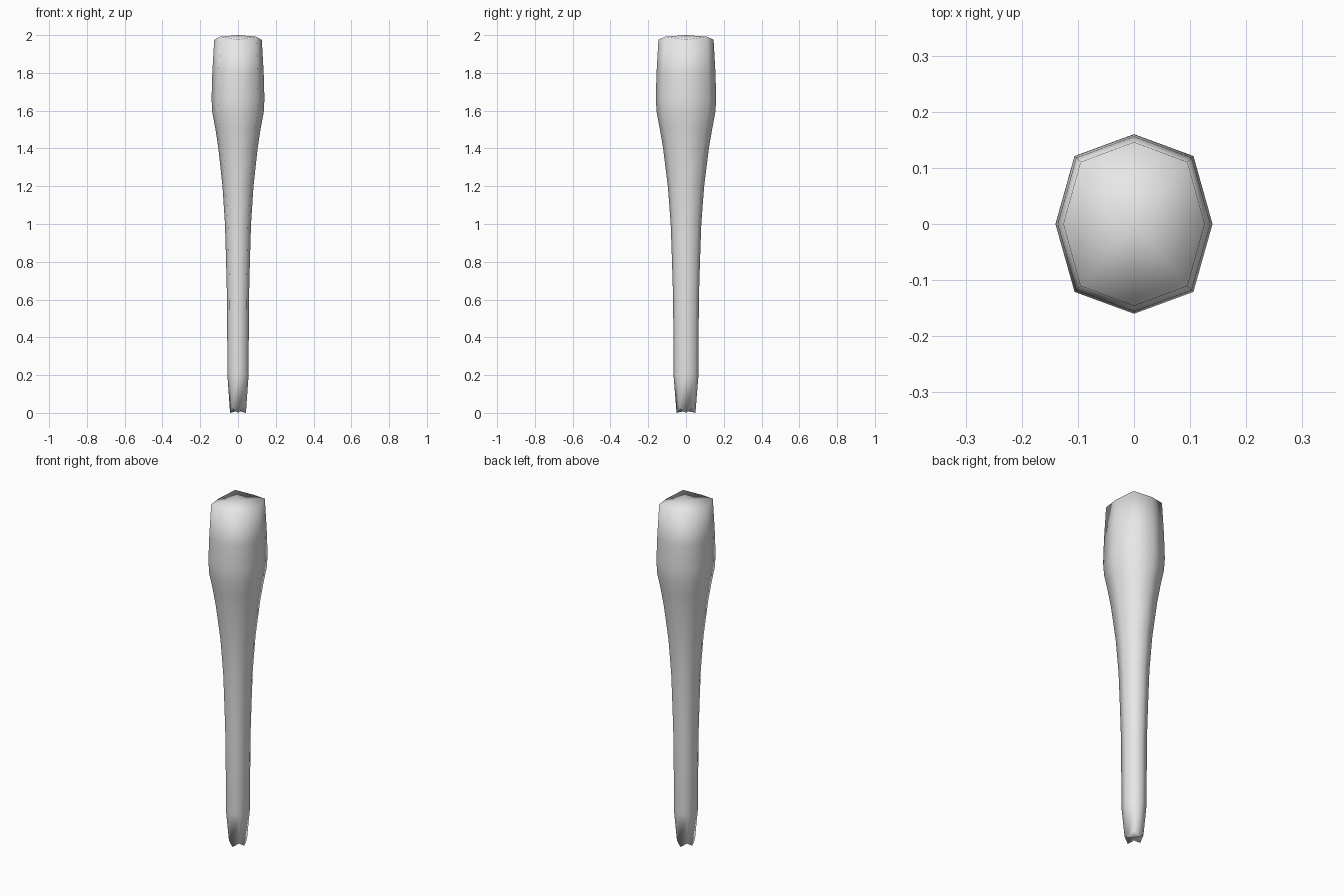
import bpy
import bmesh
from math import pi, cos, sin

cube = bpy.data.objects.get("Cube")
if cube:
    bpy.data.objects.remove(cube, do_unlink=True)

# One plain grey material
grey = bpy.data.materials.new("plain_grey")
grey.use_nodes = True
colour = (0.8, 0.8, 0.8, 1)
grey.diffuse_color = colour
grey.node_tree.nodes["Principled BSDF"].inputs["Base Color"].default_value = colour

# Profile: height, half width, half depth, lift of the diagonal corners
PROFILE = [
    (0.0, 0.042, 0.05, 0.025),
    (0.2, 0.056, 0.066, 0),
    (0.6, 0.058, 0.068, 0),
    (0.8, 0.063, 0.074, 0),
    (1.0, 0.069, 0.081, 0),
    (1.2, 0.082, 0.096, 0),
    (1.4, 0.104, 0.121, 0),
    (1.5, 0.119, 0.138, 0),
    (1.59, 0.136, 0.155, 0),
    (1.66, 0.14, 0.16, 0),
    (1.8, 0.136, 0.156, 0),
    (1.975, 0.126, 0.146, 0.017),
]
SIDES = 8


def add_ring(bm, z, half_x, half_y, lift):
    """Eight-sided ring with slightly full diagonal corners."""
    ring = []
    for i in range(SIDES):
        a = 2 * pi * i / SIDES
        full = 1.07 if i % 2 else 1
        up = lift if i % 2 else 0
        ring.append(bm.verts.new((half_x * full * cos(a), half_y * full * sin(a), z + up)))
    return ring


def cap(bm, ring, z):
    """Close a ring with a fan around a centre point."""
    centre = bm.verts.new((0, 0, z))
    for i in range(SIDES):
        bm.faces.new((ring[i], ring[(i + 1) % SIDES], centre))


# Bat body: lofted rings closed by shallow end caps
bm = bmesh.new()
rings = [add_ring(bm, *row) for row in PROFILE]
for low, high in zip(rings, rings[1:]):
    for i in range(SIDES):
        j = (i + 1) % SIDES
        bm.faces.new((low[i], low[j], high[j], high[i]))
cap(bm, rings[0], 0.012)
cap(bm, rings[-1], 2.0)
bmesh.ops.recalc_face_normals(bm, faces=bm.faces[:])
for face in bm.faces:
    face.smooth = True

mesh = bpy.data.meshes.new("bat_body")
bm.to_mesh(mesh)
bm.free()
mesh.materials.append(grey)
bat = bpy.data.objects.new("bat_body", mesh)
bpy.context.collection.objects.link(bat)
